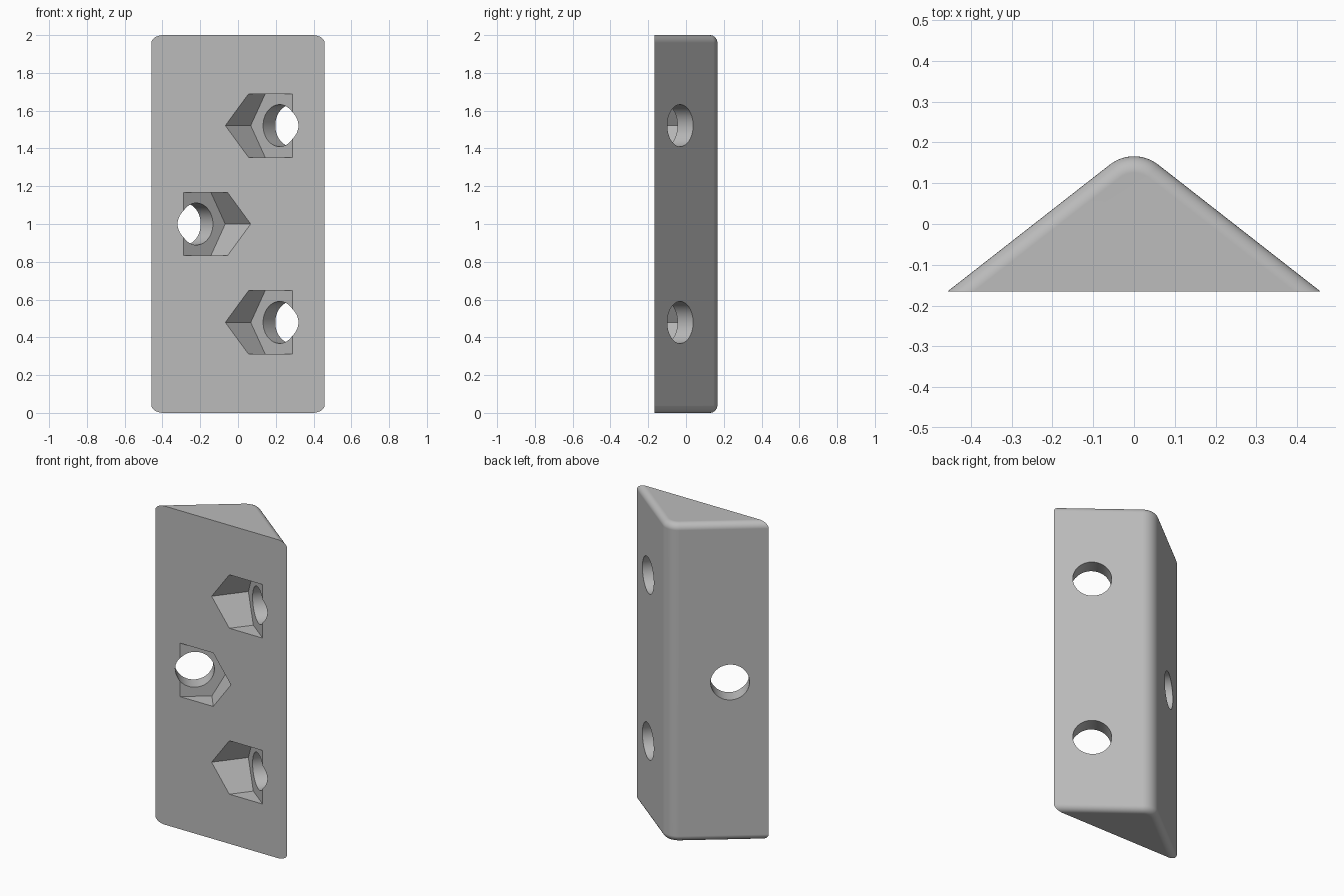
import bpy, bmesh, math
from mathutils import Vector, Matrix

cube = bpy.data.objects.get("Cube")
if cube:
    bpy.data.objects.remove(cube, do_unlink=True)

HALF_W, BASE_Y, HEIGHT = 0.458, -0.166, 2.0
SLOPE = math.radians(38)
RIDGE_R, FILLET = 0.096, 0.04
ARC_STEPS, FILLET_STEPS = 16, 8

grey = bpy.data.materials.new("plain grey")
grey.use_nodes = True
colour = (0.5, 0.5, 0.5, 1)
grey.diffuse_color = colour
grey.node_tree.nodes["Principled BSDF"].inputs["Base Color"].default_value = colour


def make_object(name, bm):
    bmesh.ops.recalc_face_normals(bm, faces=bm.faces)
    mesh = bpy.data.meshes.new(name)
    bm.to_mesh(mesh)
    bm.free()
    mesh.materials.append(grey)
    obj = bpy.data.objects.new(name, mesh)
    bpy.context.collection.objects.link(obj)
    return obj


def profile(inset, z):
    """Triangle with a rounded ridge, its two slopes moved inwards."""
    w = HALF_W - inset / math.sin(SLOPE)
    r = RIDGE_R - inset
    centre_y = BASE_Y + w * math.tan(SLOPE) - r / math.cos(SLOPE)
    points = [(w, BASE_Y, z)]
    for i in range(ARC_STEPS + 1):
        a = SLOPE * (1 - 2 * i / ARC_STEPS)
        points.append((r * math.sin(a), centre_y + r * math.cos(a), z))
    return points + [(-w, BASE_Y, z)]


# Wedge body: profiles stacked upwards, with rounded ends
lower = []
for i in range(FILLET_STEPS + 1):
    a = math.pi / 2 * i / FILLET_STEPS
    lower.append((FILLET * (1 - math.sin(a)), FILLET * (1 - math.cos(a))))
levels = lower + [(d, HEIGHT - z) for d, z in reversed(lower)]
bm = bmesh.new()
rings = [[bm.verts.new(p) for p in profile(d, z)] for d, z in levels]
for a, b in zip(rings, rings[1:]):
    for i in range(len(a) - 1):
        bm.faces.new((a[i], a[i + 1], b[i + 1], b[i]))
bm.faces.new(rings[0])
bm.faces.new(rings[-1])
# One flat base face joining the ends of every profile
bm.faces.new([r[0] for r in rings] + [r[-1] for r in reversed(rings)])
body = make_object("wedge_block", bm)


def cutter(name, side, z, sides, radius, start, end):
    """Prism square to one slope; start and end are measured from the base."""
    axis = Vector((side * math.sin(SLOPE), math.cos(SLOPE), 0))
    up = Vector((0, 0, 1))
    frame = Matrix((up, axis.cross(up), axis)).transposed().to_4x4()
    origin = Vector((side * 0.179, BASE_Y, z)) + axis * (start + end) / 2
    bm = bmesh.new()
    bmesh.ops.create_cone(bm, cap_ends=True, segments=sides, radius1=radius,
                          radius2=radius, depth=end - start,
                          matrix=Matrix.Translation(origin) @ frame)
    obj = make_object(name, bm)
    obj.hide_render = True
    return obj


# Screw holes with hexagonal nut pockets opening on the flat front
cutters = []
for side, z in ((1, 1.521), (-1, 1.0), (1, 0.479)):
    cutters.append(cutter("nut_pocket_cutter", side, z, 6, 0.194, -0.4, 0.067))
    cutters.append(cutter("screw_hole_cutter", side, z, 64, 0.111, -0.3, 0.4))

bpy.ops.object.select_all(action='DESELECT')
bpy.context.view_layer.objects.active = body
body.select_set(True)
for tool in cutters:
    mod = body.modifiers.new("cut", 'BOOLEAN')
    mod.operation, mod.solver, mod.object = 'DIFFERENCE', 'EXACT', tool
    bpy.ops.object.modifier_apply(modifier=mod.name)
    bpy.data.objects.remove(tool, do_unlink=True)

bpy.ops.object.shade_smooth_by_angle(angle=math.radians(25))
weighted = body.modifiers.new("even_shading", 'WEIGHTED_NORMAL')
weighted.keep_sharp = True
